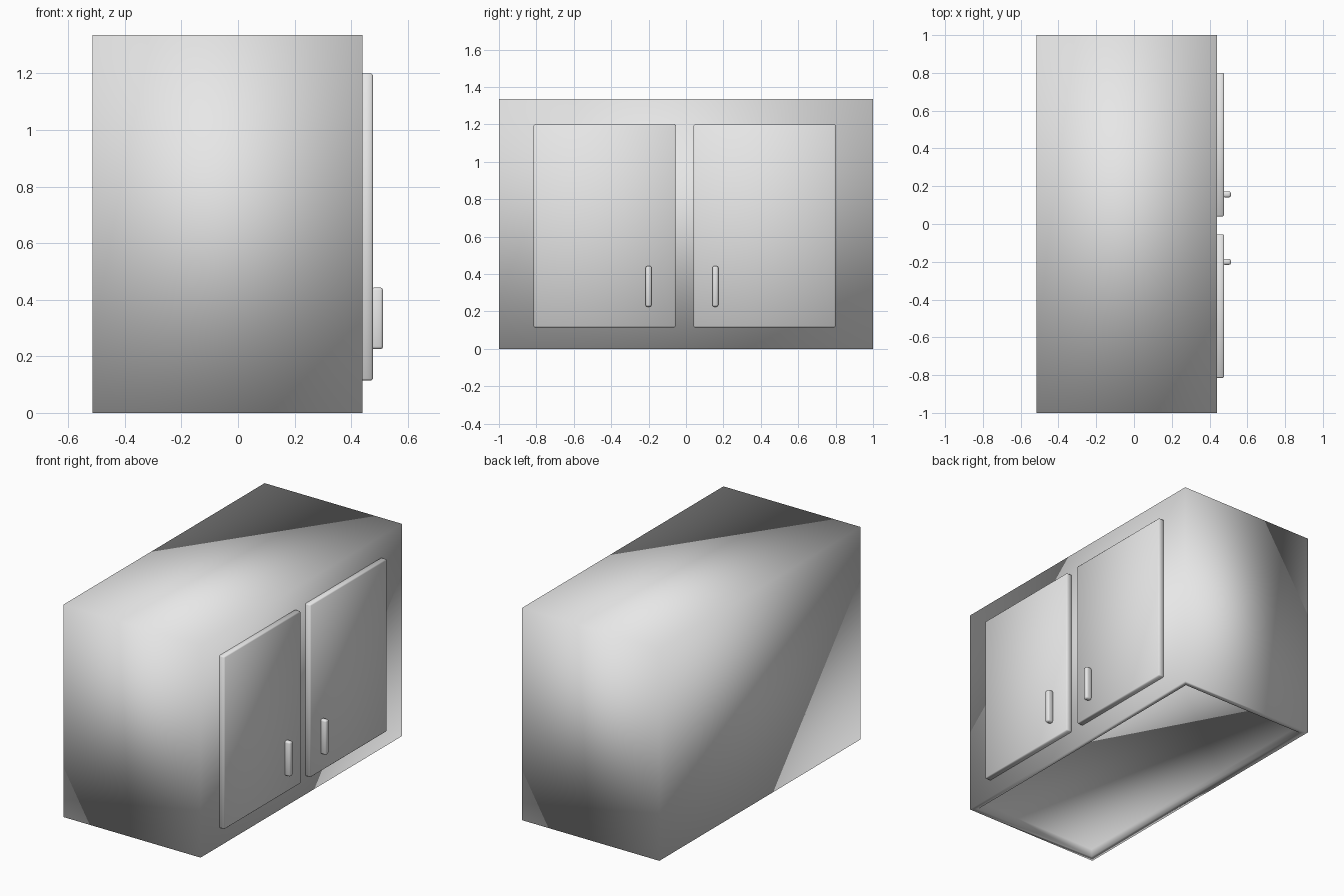
import bpy
import bmesh
from mathutils import Vector

cube = bpy.data.objects.get("Cube")
if cube:
    bpy.data.objects.remove(cube, do_unlink=True)

grey = bpy.data.materials.new("cabinet_grey")
grey.use_nodes = True
colour = (0.8, 0.8, 0.8, 1.0)
grey.diffuse_color = colour
grey.node_tree.nodes["Principled BSDF"].inputs["Base Color"].default_value = colour


def box(name, low, high, bevel=0.0, segments=1, recess=None):
    """Smooth-shaded box between two corners, with optional rounding and a recessed underside."""
    low, high = Vector(low), Vector(high)
    bm = bmesh.new()
    bmesh.ops.create_cube(bm, size=1.0)
    size, middle = high - low, (low + high) / 2
    for v in bm.verts:
        v.co = Vector(a * b for a, b in zip(v.co, size)) + middle
    if bevel:
        bmesh.ops.bevel(bm, geom=bm.edges[:], offset=bevel, segments=segments,
                        profile=0.5, affect='EDGES')
    if recess:
        rim, depth = recess
        bm.normal_update()
        bottom = min(bm.faces, key=lambda f: f.calc_center_median().z)
        bmesh.ops.inset_region(bm, faces=[bottom], thickness=rim, use_even_offset=True)
        walls = bmesh.ops.extrude_discrete_faces(bm, faces=[bottom])
        bmesh.ops.translate(bm, verts=walls["faces"][0].verts[:], vec=(0, 0, depth))
    for f in bm.faces:
        f.smooth = True
    mesh = bpy.data.meshes.new(name)
    bm.to_mesh(mesh)
    bm.free()
    mesh.materials.append(grey)
    obj = bpy.data.objects.new(name, mesh)
    bpy.context.collection.objects.link(obj)
    return obj


# Cabinet carcass with a thin rim around its recessed underside
box("cabinet_body", (-0.515, -1, 0), (0.44, 1, 1.335), recess=(0.035, 0.05))

# Two doors on the +x side, each with an upright handle near the middle
for side, y0, y1, handle_y in (("front", -0.815, -0.055, -0.2),
                               ("back", 0.04, 0.8, 0.157)):
    box(side + "_door", (0.435, y0, 0.115), (0.477, y1, 1.2), bevel=0.006)
    box(side + "_handle", (0.47, handle_y - 0.016, 0.225),
        (0.513, handle_y + 0.016, 0.443), bevel=0.01, segments=2)
